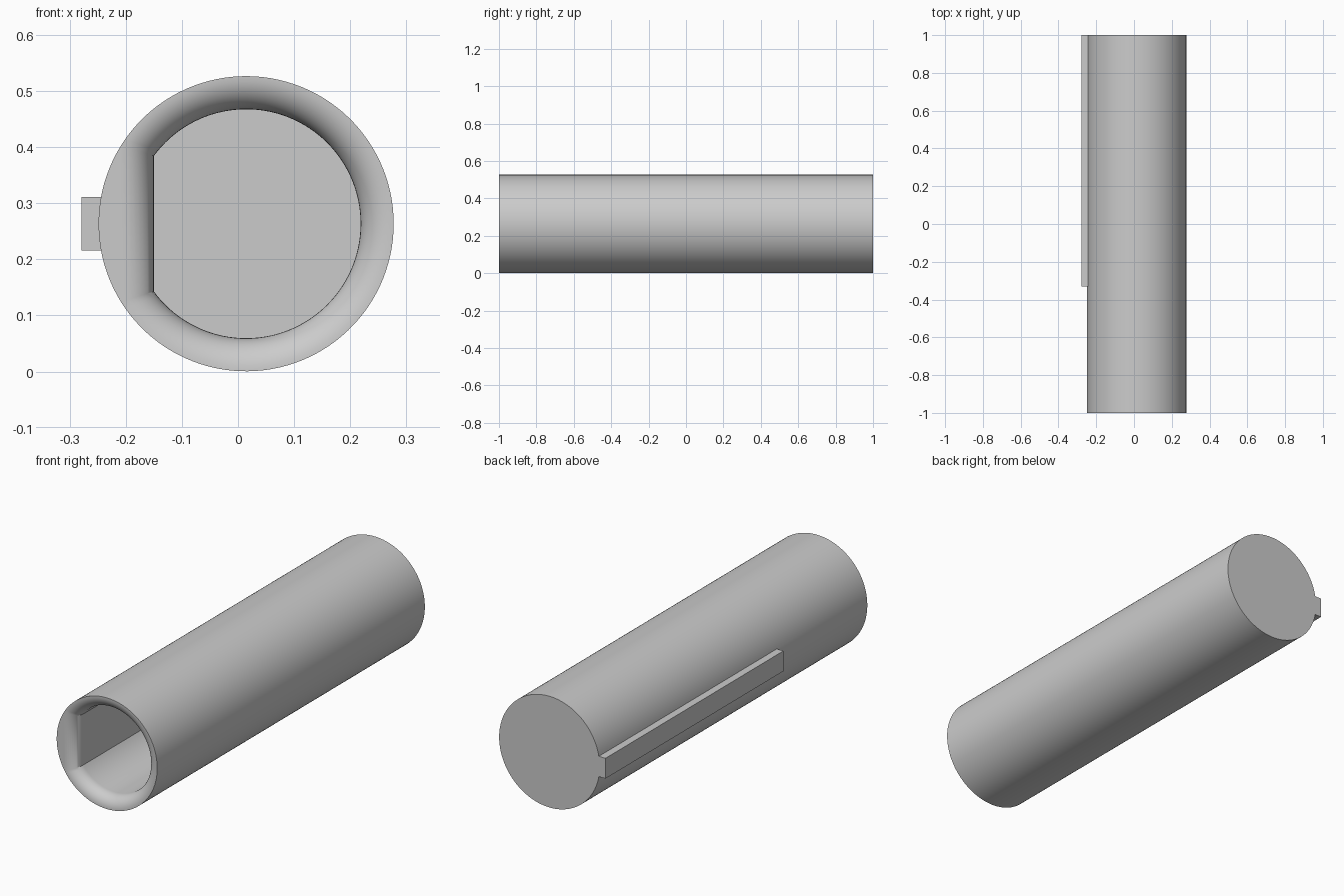
import bpy, bmesh
from math import acos, cos, sin, pi

cube = bpy.data.objects.get("Cube")
if cube:
    bpy.data.objects.remove(cube, do_unlink=True)

# Main dimensions
CX, CZ, R = 0.0145, 0.2635, 0.263
BORE_R, FLAT, FILLET = 0.204, 0.1645, 0.058
FLOOR_Y = 0.33
ARC, SIDE, STEPS = 96, 20, 10

grey = bpy.data.materials.new("plain_grey")
grey.use_nodes = True
grey.diffuse_color = (0.6, 0.6, 0.6, 1)
grey.node_tree.nodes["Principled BSDF"].inputs["Base Color"].default_value = (0.6, 0.6, 0.6, 1)

bm = bmesh.new()


def point(radius, angle, y):
    return bm.verts.new((CX + radius * cos(angle), y, CZ + radius * sin(angle)))


def corner_angle(offset):
    return pi - acos((FLAT + offset) / (BORE_R + offset))


def d_ring(offset, y):
    """D-shaped section; the chord between last and first point is the flat."""
    a = corner_angle(offset)
    return [point(BORE_R + offset, -a + 2 * a * i / ARC, y) for i in range(ARC + 1)]


def outer_ring(y):
    """Full circle: the arc matching the D, then the arc beside its flat."""
    a = corner_angle(FILLET)
    angles = [-a + 2 * a * i / ARC for i in range(ARC + 1)]
    angles += [a + (2 * pi - 2 * a) * i / SIDE for i in range(1, SIDE)]
    return [point(R, t, y) for t in angles]


def bridge(first, second):
    n = len(first)
    for i in range(n):
        j = (i + 1) % n
        bm.faces.new((first[i], first[j], second[j], second[i]))


# Outer wall and closed back end
front, back = outer_ring(-1), outer_ring(1)
bridge(front, back)
bm.faces.new(back)

# Rounded mouth, straight D bore and its floor
rings = []
for k in range(STEPS + 1):
    t = pi / 2 * k / STEPS
    rings.append(d_ring(FILLET * (1 - sin(t)), -1 + FILLET * (1 - cos(t))))
rings.append(d_ring(0, FLOOR_Y))
for first, second in zip(rings, rings[1:]):
    bridge(first, second)
bm.faces.new(rings[-1])

# Front rim and the wider land beside the flat
mouth = rings[0]
for i in range(ARC):
    bm.faces.new((front[i], front[i + 1], mouth[i + 1], mouth[i]))
bm.faces.new(front[ARC:] + [front[0], mouth[0], mouth[ARC]])

bmesh.ops.recalc_face_normals(bm, faces=bm.faces)
mesh = bpy.data.meshes.new("shaft_sleeve")
bm.to_mesh(mesh)
bm.free()
mesh.materials.append(grey)
sleeve = bpy.data.objects.new("shaft_sleeve", mesh)
bpy.context.collection.objects.link(sleeve)

# Key rail along the right side, joined flush with the back end
bpy.ops.mesh.primitive_cube_add(size=1, location=(-0.254, 0.335, CZ))
key = bpy.context.object
key.name = "key_rail"
key.scale = (0.05, 1.33, 0.096)
key.data.materials.append(grey)
key.hide_render = True
bpy.context.view_layer.update()

bpy.ops.object.select_all(action="DESELECT")
bpy.context.view_layer.objects.active = sleeve
sleeve.select_set(True)
union = sleeve.modifiers.new("join_key", "BOOLEAN")
union.operation = "UNION"
union.solver = "EXACT"
union.object = key
bpy.ops.object.modifier_apply(modifier=union.name)
bpy.data.objects.remove(key, do_unlink=True)
bpy.ops.object.shade_smooth_by_angle(angle=pi / 6)
